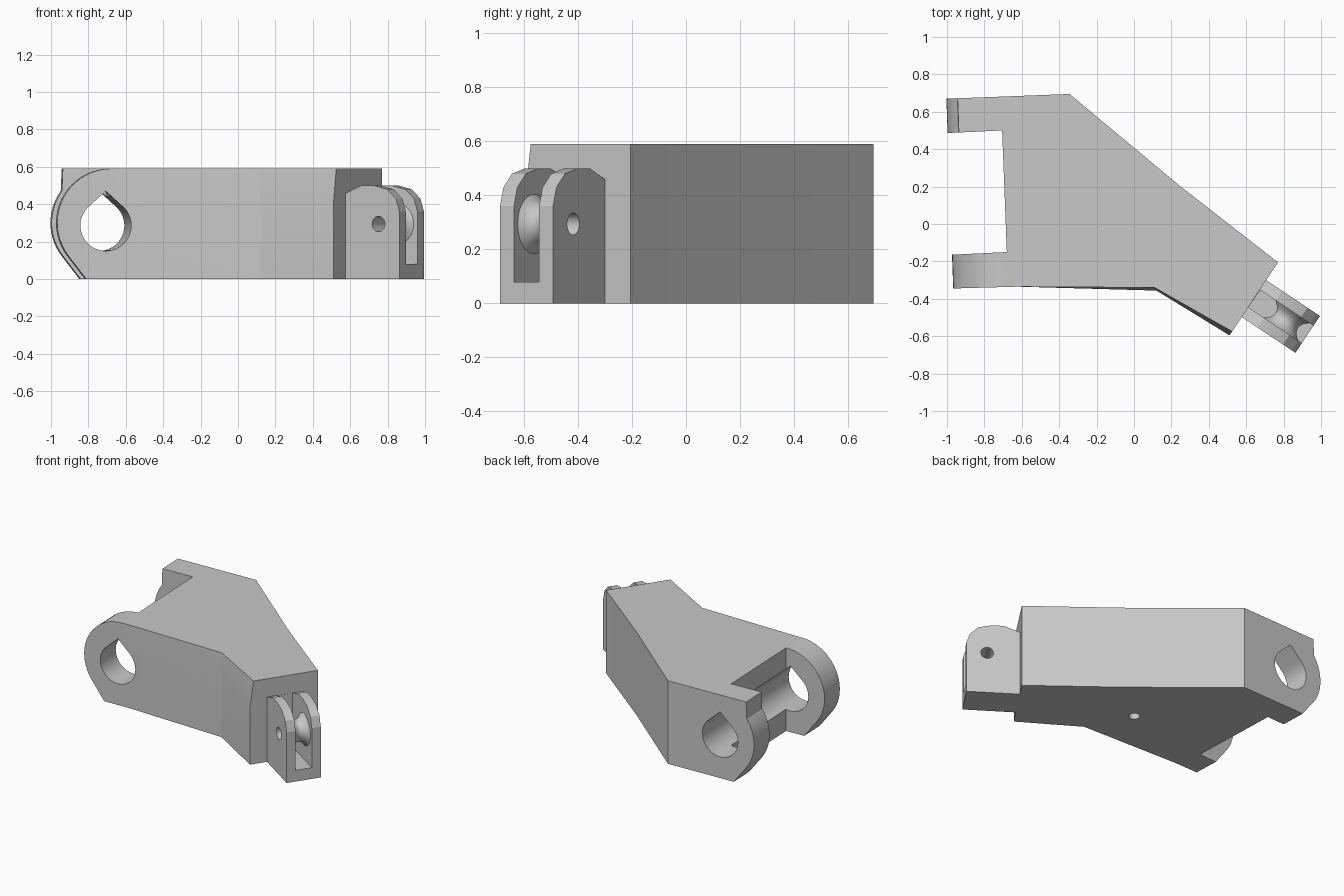
import bpy, bmesh, math
from mathutils import Vector, Matrix

if "Cube" in bpy.data.objects:
    bpy.data.objects.remove(bpy.data.objects["Cube"])

grey = bpy.data.materials.new("light_grey")
grey.use_nodes = True
COLOUR = (0.58, 0.58, 0.58, 1)
grey.diffuse_color = COLOUR
grey.node_tree.nodes["Principled BSDF"].inputs["Base Color"].default_value = COLOUR


def finish(name, bm):
    bmesh.ops.recalc_face_normals(bm, faces=bm.faces)
    mesh = bpy.data.meshes.new(name)
    bm.to_mesh(mesh)
    bm.free()
    mesh.materials.append(grey)
    ob = bpy.data.objects.new(name, mesh)
    bpy.context.collection.objects.link(ob)
    return ob


def loft(name, loops):
    """Closed solid through matching loops of points."""
    bm = bmesh.new()
    rings = [[bm.verts.new(p) for p in loop] for loop in loops]
    n = len(rings[0])
    for a, b in zip(rings, rings[1:]):
        for i in range(n):
            j = (i + 1) % n
            bm.faces.new((a[i], a[j], b[j], b[i]))
    bm.faces.new(rings[0][::-1])
    bm.faces.new(rings[-1])
    return finish(name, bm)


def arc(cx, cz, r, start, end, steps):
    angles = [math.radians(start + (end - start) * i / steps) for i in range(steps + 1)]
    return [(cx + r * math.cos(a), cz + r * math.sin(a)) for a in angles]


def cut(ob, cutters):
    for c in cutters:
        c.hide_render = True
        mod = ob.modifiers.new("cut", "BOOLEAN")
        mod.operation, mod.solver, mod.object = "DIFFERENCE", "EXACT", c
    bpy.context.view_layer.update()
    graph = bpy.context.evaluated_depsgraph_get()
    mesh = bpy.data.meshes.new_from_object(ob.evaluated_get(graph))
    ob.modifiers.clear()
    ob.data = mesh
    for c in cutters:
        bpy.data.objects.remove(c)


def smooth(ob, degrees):
    bpy.ops.object.select_all(action="DESELECT")
    ob.select_set(True)
    bpy.context.view_layer.objects.active = ob
    bpy.ops.object.shade_smooth_by_angle(angle=math.radians(degrees))


# Arm body: plan outline with two rear lugs, front side leaning in near the top
front_low = [(-0.62, -0.335), (0.12, -0.356), (0.51, -0.595)]
front_top = [(-0.62, -0.335), (0.11, -0.34), (0.525, -0.575)]
rest = [(0.77, -0.205), (0.245, 0.204), (-0.345, 0.695), (-1.05, 0.668),
        (-1.05, 0.484), (-0.705, 0.5), (-0.68, -0.15), (-1.05, -0.168), (-1.05, -0.347)]
body = loft("arm_body", [[(x, y, z) for x, y in front + rest] for front, z in
                         ((front_low, 0), (front_low, 0.4), (front_top, 0.59))])


# Cutters along the slightly slanted pivot axis
def axis_prism(name, profile, y0, y1):
    return loft(name, [[(x - 0.036 * (y + 0.25), y, z) for x, z in profile] for y in (y0, y1)])


foot = [(-0.8, -0.02), (-1.4, -0.02)]
front_round = [(-0.68, 0.7)] + arc(-0.68, 0.3, 0.29, 90, 217, 20) + foot + [(-1.4, 0.7)]
back_round = [(-0.905, 0.7)] + arc(-0.68, 0.3, 0.29, 144, 217, 14) + foot + [(-1.4, 0.7)]
teardrop = [(-0.71, 0.47)] + arc(-0.71, 0.286, 0.136, 137, 403, 36)
hole = [(-0.04 + x, -0.045 + y) for x, y in arc(0, 0, 0.036, 0, 345, 23)]
cut(body, [
    axis_prism("front_lug_cutter", front_round, -0.5, 0.1),
    axis_prism("back_lug_cutter", back_round, 0.2, 0.9),
    axis_prism("pivot_cutter", teardrop, -0.6, 0.9),
    loft("underside_hole_cutter", [[(x, y, z) for x, y in hole] for z in (-0.1, 0.2)]),
])
smooth(body, 25)

# Clevis frame: s runs outward from the arm end, t across it
out = Vector((0.832, -0.555, 0))
across = Vector((0.555, 0.832, 0))
base = Vector((0.642, -0.399, 0))


def clevis_prism(name, profile, t0, t1):
    return loft(name, [[base + out * s + across * t + Vector((0, 0, z)) for s, z in profile]
                       for t in (t0, t1)])


BORE = (0.21, 0.294)
side = [(-0.015, 0), (0.345, 0), (0.345, 0.36), (0.322, 0.43), (0.265, 0.48),
        (0.18, 0.5), (0.1, 0.5), (0, 0.46), (-0.015, 0.455)]
clevis = clevis_prism("clevis", side, -0.118, 0.118)
cut(clevis, [
    clevis_prism("slot_cutter", [(0.001, 0.08), (0.5, 0.08), (0.5, 0.7), (0.001, 0.7)], -0.056, 0.056),
    clevis_prism("bore_cutter", arc(*BORE, 0.041, 0, 345, 23), -0.3, 0.3),
])
smooth(clevis, 17)

# Waisted roller between the clevis plates, with a bore
waist = [(0.072 + 0.038 * (t / 0.056) ** 2, t) for t in [0.056 * k / 6 for k in range(-6, 7)]]
ring = [(0.041, -0.056)] + waist + [(0.041, 0.056)]
bm = bmesh.new()
SEG = 40
centre = base + out * BORE[0] + Vector((0, 0, BORE[1]))
rows = []
for i in range(SEG):
    a = 2 * math.pi * i / SEG
    radial = out * math.cos(a) + Vector((0, 0, math.sin(a)))
    rows.append([bm.verts.new(centre + radial * r + across * t) for r, t in ring])
for i in range(SEG):
    a, b = rows[i], rows[(i + 1) % SEG]
    for k in range(len(ring)):
        m = (k + 1) % len(ring)
        bm.faces.new((a[k], a[m], b[m], b[k]))
roller = finish("roller", bm)
smooth(roller, 35)
